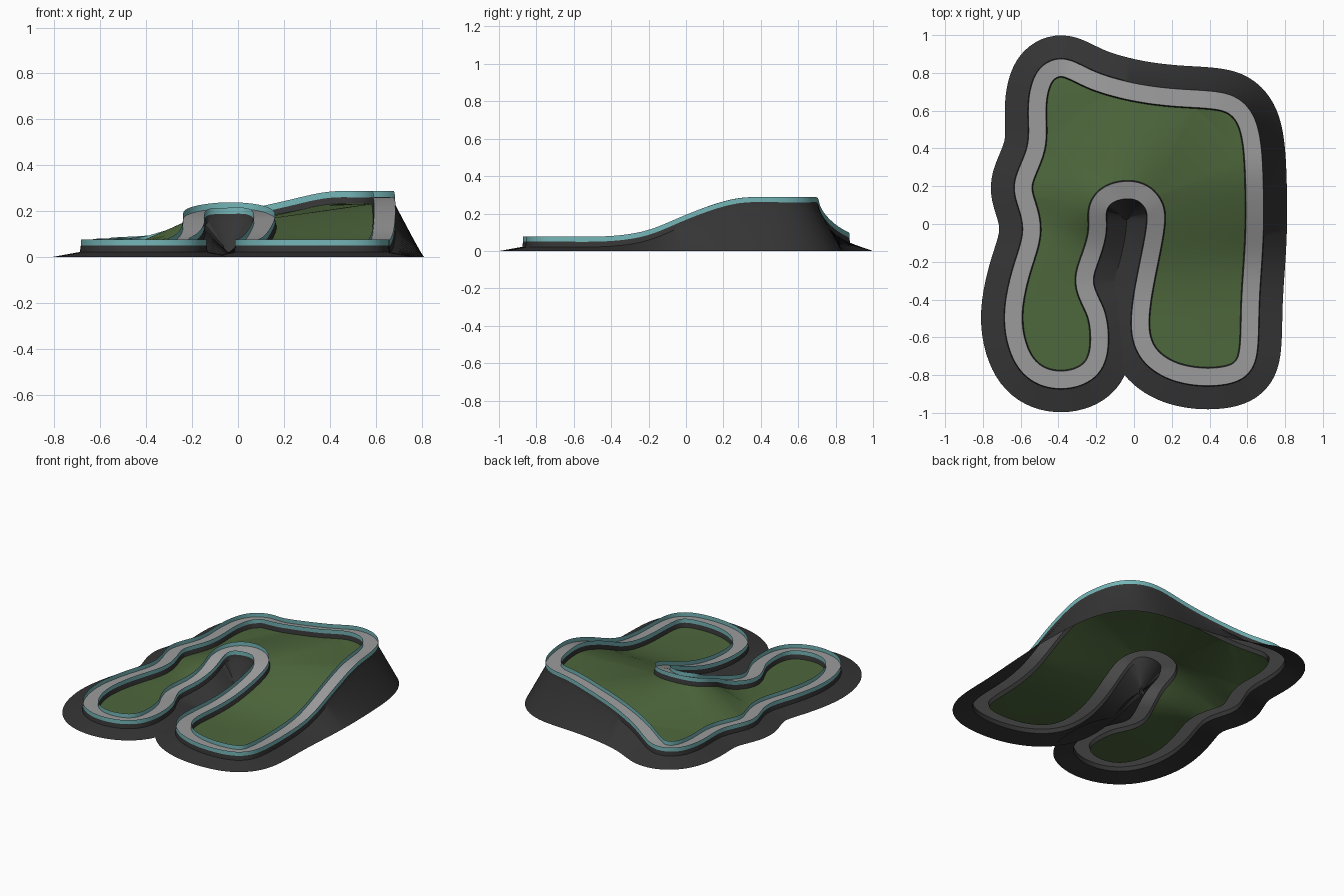
import bpy, bmesh, math
from mathutils import Vector

if "Cube" in bpy.data.objects:
    bpy.data.objects.remove(bpy.data.objects["Cube"])

# centreline of the track, clockwise seen from above (x, y, road height)
PATH = [
    (-.51, .42, .055), (-.515, .60, .056), (-.50, .72, .058), (-.46, .80, .061), (-.385, .832, .067),
    (-.30, .80, .087), (-.19, .748, .12), (0, .697, .17), (.2, .67, .215), (.38, .66, .258),
    (.51, .638, .26), (.59, .56, .26), (.625, .43, .26), (.637, .25, .255), (.64, 0, .168),
    (.63, -.2, .08), (.615, -.42, .05), (.61, -.66, .05), (.575, -.76, .05), (.49, -.803, .05),
    (.34, -.81, .05), (.19, -.775, .05), (.075, -.69, .05), (.03, -.56, .05), (.045, -.38, .05),
    (.08, -.20, .075), (.115, -.01, .14), (.11, .09, .178), (.05, .162, .197), (-.04, .182, .2),
    (-.14, .155, .194), (-.195, .08, .172), (-.19, -.03, .125), (-.22, -.15, .075), (-.268, -.29, .052),
    (-.235, -.40, .05), (-.19, -.50, .05), (-.183, -.67, .05), (-.235, -.78, .05), (-.36, -.828, .05),
    (-.50, -.805, .05), (-.60, -.70, .05), (-.645, -.50, .05), (-.605, -.27, .05), (-.543, -.08, .05),
    (-.55, .05, .051), (-.592, .18, .052), (-.565, .28, .053),
]
HALF, DROP, WALL, SKIRT = .046, .028, .027, .125


def sample(path, steps=6):
    P = [Vector(p) for p in path]
    n, out = len(P), []
    for i in range(n):
        a, b, c, d = P[i - 1], P[i], P[(i + 1) % n], P[(i + 2) % n]
        for k in range(steps):
            t = k / steps
            out.append(.5 * (2 * b + (c - a) * t + (2 * a - 5 * b + 4 * c - d) * t * t
                             + (3 * b - a - 3 * c + d) * t ** 3))
    for _ in range(8):
        m = len(out)
        out = [.25 * out[i - 1] + .5 * out[i] + .25 * out[(i + 1) % m] for i in range(m)]
    return out


C = sample(PATH)
N = len(C)
NORM = []
for i in range(N):
    d = C[(i + 1) % N] - C[i - 1]
    NORM.append(Vector((-d.y, d.x, 0)).normalized())


def rail(offset, dz=0, ground=False):
    """Line beside the centreline; positive offset is outwards. The hairpin is banked."""
    pts = []
    for c, n in zip(C, NORM):
        p = c + n * offset
        bank = .012 * math.exp(-((c.x + .04) ** 2 + (c.y - .16) ** 2) / .02)
        side = max(-1, min(1, offset / HALF))
        p.z = 0 if ground else c.z + dz - bank * side
        pts.append(p)
    return pts


def material(name, col):
    m = bpy.data.materials.new(name)
    m.diffuse_color = (*col, 1)
    m.use_nodes = True
    m.node_tree.nodes["Principled BSDF"].inputs["Base Color"].default_value = m.diffuse_color
    return m


def finish(name, bm, mat):
    me = bpy.data.meshes.new(name)
    bm.to_mesh(me)
    bm.free()
    me.materials.append(mat)
    ob = bpy.data.objects.new(name, me)
    bpy.context.collection.objects.link(ob)
    bpy.context.view_layer.objects.active = ob
    ob.select_set(True)
    bpy.ops.object.shade_smooth_by_angle(angle=math.radians(35))
    ob.select_set(False)


def ribbon(name, rails, mat):
    bm = bmesh.new()
    rows = [[bm.verts.new(p) for p in r] for r in rails]
    for L, R in zip(rows, rows[1:]):
        for i in range(N):
            j = (i + 1) % N
            bm.faces.new((L[i], R[i], R[j], L[j]))
    finish(name, bm, mat)


grey = material("asphalt", (.33, .33, .33))
dark = material("dark_bank", (.035, .035, .035))
teal = material("barrier_teal", (.18, .47, .48))
green = material("grass", (.075, .135, .045))

# road surface
ribbon("road", [rail(HALF), rail(-HALF)], grey)
# thin barriers on both edges
for name, s in (("outer_barrier", 1), ("inner_barrier", -1)):
    ribbon(name, [rail(s * HALF), rail(s * HALF, WALL)][::s], teal)
# outer embankment sloping to the ground, and short inner kerb drop
ribbon("outer_embankment", [rail(HALF + SKIRT, ground=True), rail(HALF + .004, -DROP), rail(HALF)], dark)
inner = rail(-HALF - .006, -DROP)
ribbon("inner_kerb", [rail(-HALF), inner], dark)

# grass infield filled inside the inner kerb
bm = bmesh.new()
vs = [bm.verts.new(p) for p in inner]
edges = [bm.edges.new((vs[i], vs[(i + 1) % N])) for i in range(N)]
bmesh.ops.triangle_fill(bm, edges=edges, use_beauty=True, use_dissolve=False, normal=(0, 0, 1))
for f in bm.faces:
    f.normal_update()
    if f.normal.z < 0:
        f.normal_flip()
finish("infield", bm, green)
